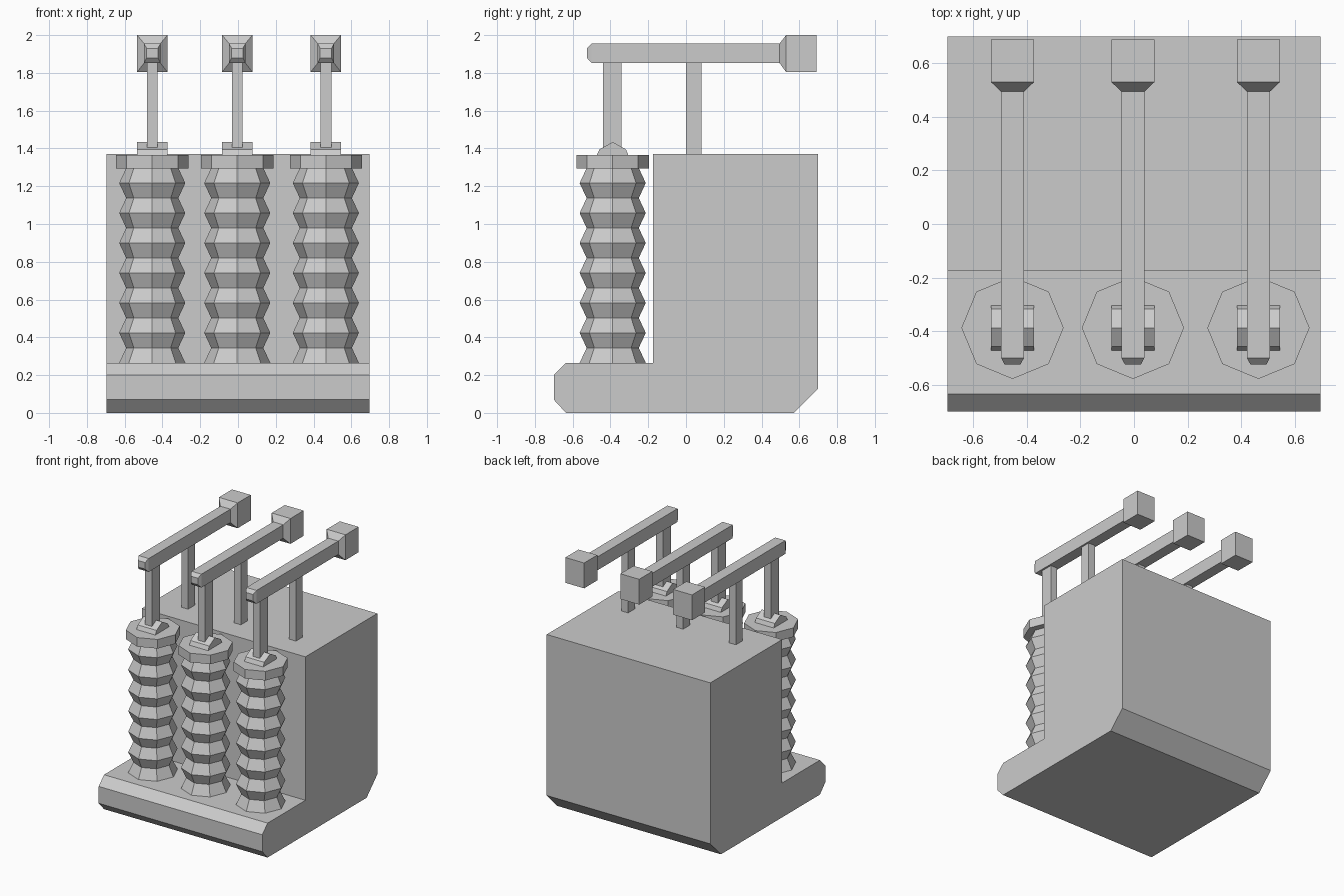
import bpy
from math import cos, sin, pi

if "Cube" in bpy.data.objects:
    bpy.data.objects.remove(bpy.data.objects["Cube"])


def make(name, verts, faces):
    me = bpy.data.meshes.new(name)
    me.from_pydata(verts, [], faces)
    ob = bpy.data.objects.new(name, me)
    bpy.context.collection.objects.link(ob)
    return ob


def loft(name, rings):
    """Skin a list of equal-length rings and cap both ends."""
    n = len(rings[0])
    verts = [v for r in rings for v in r]
    faces = [(k * n + i, k * n + (i + 1) % n, (k + 1) * n + (i + 1) % n, (k + 1) * n + i)
             for k in range(len(rings) - 1) for i in range(n)]
    faces += [tuple(reversed(range(n))), tuple(range(len(verts) - n, len(verts)))]
    return make(name, verts, faces)


def extrude_x(name, profile, x0, x1):
    """Extrude a counter-clockwise (y, z) profile along x."""
    return loft(name, [[(x, y, z) for y, z in profile] for x in (x0, x1)])


def lathe(name, x, y, profile, sides=8):
    """Revolve (radius, z) pairs around a vertical axis."""
    return loft(name, [[(x + r * cos(2 * pi * i / sides), y + r * sin(2 * pi * i / sides), z)
                        for i in range(sides)] for r, z in profile])


def box(name, x, half, y0, y1, z0, z1):
    return extrude_x(name, [(y0, z0), (y1, z0), (y1, z1), (y0, z1)], x - half, x + half)


# Tank with chamfered front shelf
extrude_x("tank_body", [(-0.70, 0.07), (-0.635, 0), (0.57, 0), (0.70, 0.13), (0.70, 1.37),
                        (-0.175, 1.37), (-0.175, 0.265), (-0.635, 0.265), (-0.70, 0.20)],
          -0.697, 0.697)

CY = -0.388
for i, x in enumerate((-0.454, -0.004, 0.465), 1):
    # Ribbed insulator column and its cap
    ribs = [(0.138 if k % 2 else 0.175, 0.265 + k * 1.031 / 13) for k in range(14)]
    lathe(f"insulator_{i}", x, CY, ribs)
    lathe(f"insulator_cap_{i}", x, CY, [(0.191, 1.295), (0.191, 1.365)])
    # Clamp on the cap
    extrude_x(f"clamp_{i}", [(-0.475, 1.36), (-0.303, 1.36), (-0.318, 1.395),
                             (CY, 1.434), (-0.458, 1.395)], x - 0.08, x + 0.08)
    # Upright posts
    box(f"front_post_{i}", x, 0.029, -0.44, -0.342, 1.38, 1.86)
    box(f"rear_post_{i}", x, 0.029, 0.0, 0.082, 1.36, 1.86)
    # Horizontal arm flaring into the end block: (y, half width, z low, z high)
    sections = [(-0.525, 0.03, 1.88, 1.93), (-0.525 + 0.025, 0.043, 1.852, 1.955),
                (0.495, 0.043, 1.852, 1.955), (0.53, 0.08, 1.805, 2.0),
                (0.69, 0.08, 1.805, 2.0)]
    loft(f"arm_{i}", [[(x - h, y, a), (x - h, y, b), (x + h, y, b), (x + h, y, a)][::-1]
                      for y, h, a, b in sections])
